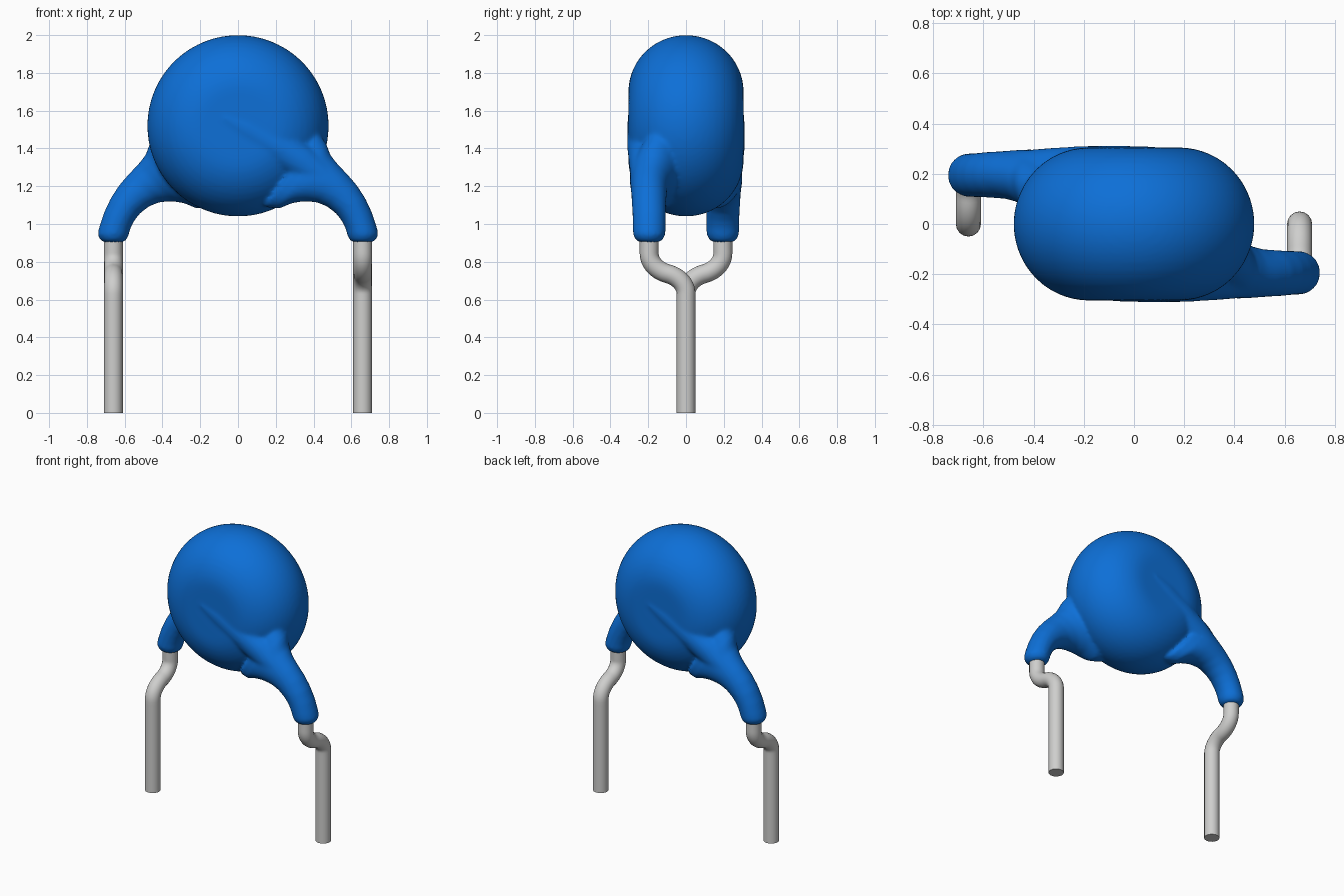
import bpy, bmesh, math
from mathutils import Vector, Matrix

cube = bpy.data.objects.get("Cube")
if cube:
    bpy.data.objects.remove(cube, do_unlink=True)


def material(name, rgb, rough):
    m = bpy.data.materials.new(name)
    m.use_nodes = True
    m.diffuse_color = (*rgb, 1)
    b = m.node_tree.nodes["Principled BSDF"]
    b.inputs["Base Color"].default_value = (*rgb, 1)
    b.inputs["Roughness"].default_value = rough
    return m


BLUE = material("blue coating", (0.004, 0.16, 0.68), 0.5)
GREY = material("tinned wire", (0.62, 0.62, 0.61), 0.5)

CENTRE_Z, RADIUS, HALF, ROUND = 1.52, 0.48, 0.305, 0.30
HALF_TURN = Matrix.Rotation(math.pi, 4, 'Z')


def add_disc(bm):
    """Thick disc with a fully rounded rim, turned about the y axis."""
    n = 24
    prof = [(0, -HALF)]
    for i in range(n + 1):
        a = -math.pi / 2 + math.pi * i / n
        prof.append((RADIUS - ROUND + ROUND * math.cos(a), HALF * math.sin(a)))
    prof.append((0, HALF))
    verts = [bm.verts.new((r, y, CENTRE_Z)) for r, y in prof]
    edges = [bm.edges.new(p) for p in zip(verts, verts[1:])]
    bmesh.ops.spin(bm, geom=verts + edges, cent=(0, 0, CENTRE_Z), axis=(0, 1, 0),
                   angle=math.tau, steps=96, use_merge=False)
    bmesh.ops.remove_doubles(bm, verts=bm.verts, dist=1e-4)


def add_loft(bm, sections, turn, sides=32):
    """Elliptical sections: outer x, outer z, inner x, inner z, y centre, y half."""
    rings = []
    for ox, oz, ix, iz, yc, yh in sections:
        c = Vector(((ox + ix) / 2, yc, (oz + iz) / 2))
        u = Vector(((ox - ix) / 2, 0, (oz - iz) / 2))
        ring = []
        for k in range(sides):
            a = math.tau * k / sides
            p = c + u * math.cos(a) + Vector((0, yh * math.sin(a), 0))
            ring.append(bm.verts.new(turn @ p))
        rings.append(ring)
    for a, b in zip(rings, rings[1:]):
        for k in range(sides):
            j = (k + 1) % sides
            bm.faces.new((a[k], a[j], b[j], b[k]))
    bm.faces.new(rings[0][::-1])
    bm.faces.new(rings[-1])


# Coated leg, flaring out where it runs into the disc
FLARE = [
    (0.705, 0.902, 0.615, 0.902, -0.195, 0.045),
    (0.730, 0.915, 0.590, 0.915, -0.195, 0.072),
    (0.744, 0.945, 0.577, 0.945, -0.195, 0.086),
    (0.735, 0.985, 0.570, 0.975, -0.195, 0.087),
    (0.710, 1.060, 0.550, 1.015, -0.195, 0.088),
    (0.675, 1.135, 0.520, 1.055, -0.196, 0.090),
    (0.630, 1.205, 0.470, 1.093, -0.196, 0.093),
    (0.580, 1.263, 0.415, 1.115, -0.196, 0.097),
    (0.530, 1.315, 0.350, 1.120, -0.190, 0.107),
    (0.490, 1.365, 0.285, 1.110, -0.175, 0.122),
    (0.468, 1.425, 0.215, 1.080, -0.155, 0.135),
    (0.430, 1.480, 0.140, 1.090, -0.140, 0.130),
]
# Buried wire that raises a faint ridge across the face of the disc
RIDGE = [
    (-0.06, 1.60, -0.10, 1.53, -0.270, 0.038),
    (0.09, 1.58, 0.00, 1.42, -0.232, 0.080),
    (0.25, 1.49, 0.15, 1.33, -0.222, 0.089),
    (0.39, 1.405, 0.28, 1.25, -0.212, 0.091),
    (0.51, 1.31, 0.38, 1.18, -0.202, 0.091),
    (0.58, 1.24, 0.45, 1.12, -0.198, 0.090),
]

# Coated body: disc and both legs fused into one skin
bm = bmesh.new()
add_disc(bm)
for turn in (Matrix.Identity(4), HALF_TURN):
    add_loft(bm, FLARE, turn)
    add_loft(bm, RIDGE, turn)
bmesh.ops.recalc_face_normals(bm, faces=bm.faces)
mesh = bpy.data.meshes.new("coated_body")
bm.to_mesh(mesh)
bm.free()
mesh.materials.append(BLUE)
body = bpy.data.objects.new("coated_body", mesh)
bpy.context.collection.objects.link(body)
remesh = body.modifiers.new("fuse", 'REMESH')
remesh.mode = 'VOXEL'
remesh.voxel_size = 0.011
remesh.use_smooth_shade = True
soften = body.modifiers.new("soften", 'SMOOTH')
soften.factor = 0.5
soften.iterations = 10

# Wire leads with an S-bend bringing each foot to the centre line: y, z, handle
WIRE = [
    (-0.195, 0.96, (0, -0.04)),
    (-0.195, 0.845, (0, -0.055)),
    (-0.0975, 0.737, (0.050, -0.013)),
    (0.0, 0.63, (0, -0.055)),
    (0.0, 0.0, (0, -0.05)),
]
for name, s in (("left_lead", 1), ("right_lead", -1)):
    cu = bpy.data.curves.new(name, 'CURVE')
    cu.dimensions = '3D'
    cu.bevel_depth = 0.05
    cu.bevel_resolution = 6
    cu.resolution_u = 12
    cu.use_fill_caps = True
    sp = cu.splines.new('BEZIER')
    sp.bezier_points.add(len(WIRE) - 1)
    for p, (y, z, (hy, hz)) in zip(sp.bezier_points, WIRE):
        p.handle_left_type = p.handle_right_type = 'FREE'
        p.co = (0.66 * s, y * s, z)
        p.handle_left = (0.66 * s, (y - hy) * s, z - hz)
        p.handle_right = (0.66 * s, (y + hy) * s, z + hz)
    cu.materials.append(GREY)
    lead = bpy.data.objects.new(name, cu)
    bpy.context.collection.objects.link(lead)
    bpy.ops.object.select_all(action='DESELECT')
    lead.select_set(True)
    bpy.context.view_layer.objects.active = lead
    bpy.ops.object.convert(target='MESH')
    bpy.ops.object.shade_smooth_by_angle(angle=math.radians(40))
